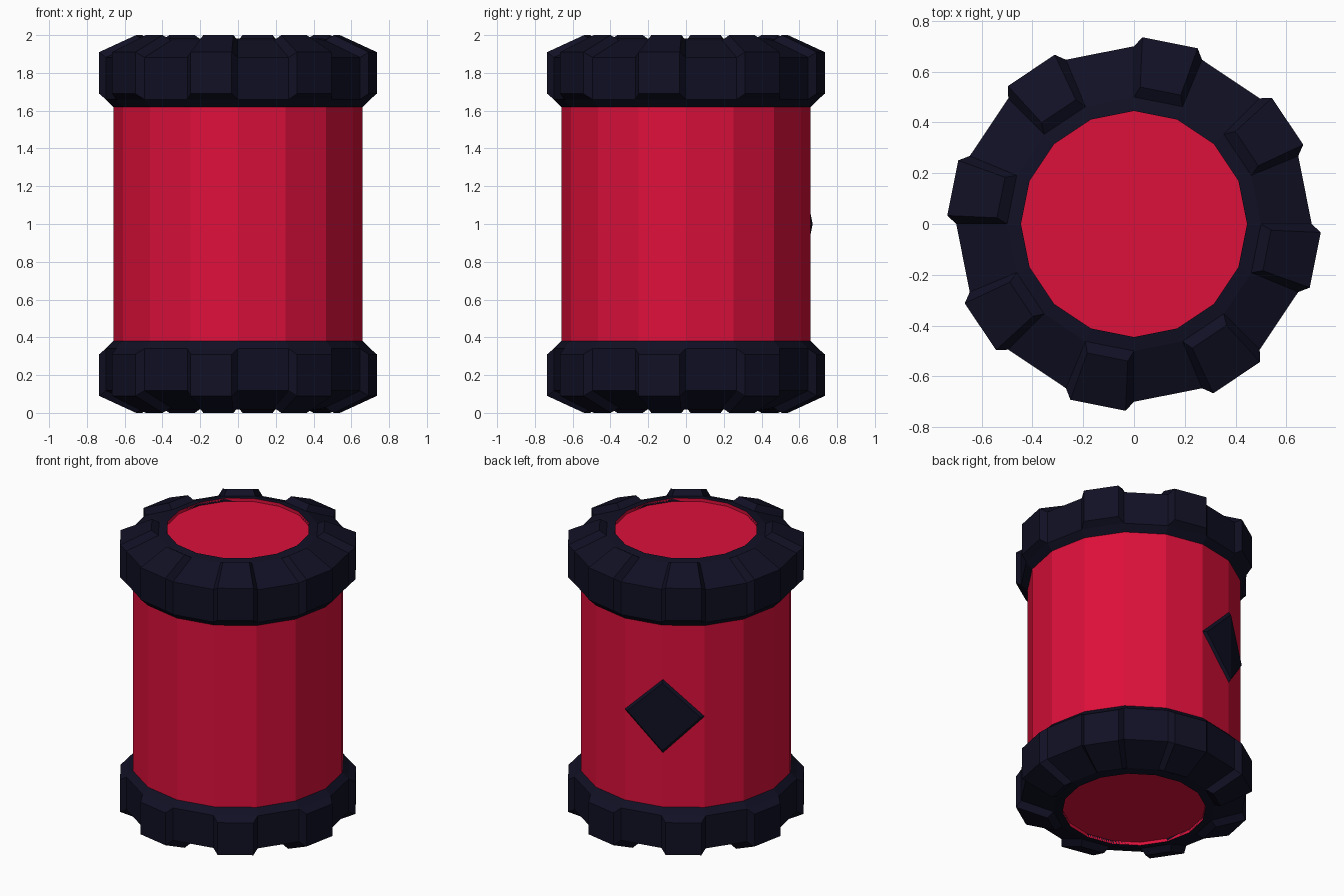
import bpy, bmesh, math
from math import cos, sin, radians

if "Cube" in bpy.data.objects:
    bpy.data.objects.remove(bpy.data.objects["Cube"])

SIDES = 16
STEP = 360 / SIDES


def material(name, rgb):
    m = bpy.data.materials.new(name)
    m.diffuse_color = (*rgb, 1)
    m.use_nodes = True
    m.node_tree.nodes["Principled BSDF"].inputs["Base Color"].default_value = m.diffuse_color
    return m


RED = material("crimson", (0.72, 0.005, 0.043))
NAVY = material("dark navy", (0.0052, 0.0052, 0.018))


def polar(r, deg, z):
    return (r * cos(radians(deg)), r * sin(radians(deg)), z)


def finish(bm, name, mat):
    bmesh.ops.remove_doubles(bm, verts=bm.verts, dist=0.0001)
    bmesh.ops.recalc_face_normals(bm, faces=bm.faces)
    me = bpy.data.meshes.new(name)
    bm.to_mesh(me)
    bm.free()
    me.materials.append(mat)
    ob = bpy.data.objects.new(name, me)
    bpy.context.collection.objects.link(ob)
    return ob


def face(bm, pts):
    bm.faces.new([bm.verts.new(p) for p in pts])


def strip(bm, profile, a, b):
    """One lathe segment between angles a and b."""
    for (r0, z0), (r1, z1) in zip(profile, profile[1:]):
        face(bm, [polar(r0, a, z0), polar(r0, b, z0), polar(r1, b, z1), polar(r1, a, z1)])


# Red body with shallow recessed discs at both ends
half = [(0.445, 1.96), (0.445, 1.982), (0.66, 1.62)]
body_profile = half + [(r, 2 - z) for r, z in reversed(half)]
bm = bmesh.new()
for k in range(SIDES):
    strip(bm, body_profile, k * STEP, (k + 1) * STEP)
for z in (1.96, 0.04):
    face(bm, [polar(0.445, k * STEP, z) for k in range(SIDES)])
finish(bm, "body", RED)

# Toothed end rings: every second segment carries a raised, inset tooth
INSET = 2.6
BASE = [(0.50, 1.972), (0.70, 1.882), (0.70, 1.66)]
TOOTH = [(0.54, 2.0), (0.736, 1.91), (0.736, 1.69)]


def end_ring(name, flip):
    def place(prof):
        return [(r, 2 - z) for r, z in prof] if flip else prof
    inner, base, tooth = place([(0.445, 1.982)]), place(BASE), place(TOOTH)
    lower = place([(0.66, 1.62), (0.445, 1.62)])
    bm = bmesh.new()
    for k in range(SIDES):
        a, b = k * STEP, (k + 1) * STEP
        strip(bm, inner + base[:1], a, b)
        strip(bm, base[-1:] + lower + inner, a, b)
        if k % 2 == 0:
            strip(bm, base, a, b)
            continue
        ta, tb = a + INSET, b - INSET
        strip(bm, tooth, ta, tb)
        for i in (0, 1):          # tooth flanks
            for g, t in ((a, ta), (b, tb)):
                face(bm, [polar(base[i][0], g, base[i][1]), polar(base[i + 1][0], g, base[i + 1][1]),
                          polar(tooth[i + 1][0], t, tooth[i + 1][1]), polar(tooth[i][0], t, tooth[i][1])])
        for i in (0, 2):          # tooth ends
            face(bm, [polar(base[i][0], a, base[i][1]), polar(base[i][0], b, base[i][1]),
                      polar(tooth[i][0], tb, tooth[i][1]), polar(tooth[i][0], ta, tooth[i][1])])
    finish(bm, name, NAVY)


end_ring("top_ring", False)
end_ring("bottom_ring", True)

# Raised diamond folded over one body edge at the back
MID = 5 * STEP
centre = polar(0.66, MID, 1)
outer = [polar(0.66, MID - STEP, 1), polar(0.66, MID, 1.25),
         polar(0.66, MID + STEP, 1), polar(0.66, MID, 0.75)]
lift = polar(0.016, MID, 0)
raised = [tuple(c + (p - c) * 0.92 + l for p, c, l in zip(pt, centre, lift)) for pt in outer]
bm = bmesh.new()
for i in range(4):
    j = (i + 1) % 4
    face(bm, [outer[i], outer[j], raised[j], raised[i]])
for i in (0, 2):
    face(bm, [raised[1], raised[i], raised[3]])
    face(bm, [outer[1], outer[i], outer[3]])
finish(bm, "back_diamond", NAVY)
